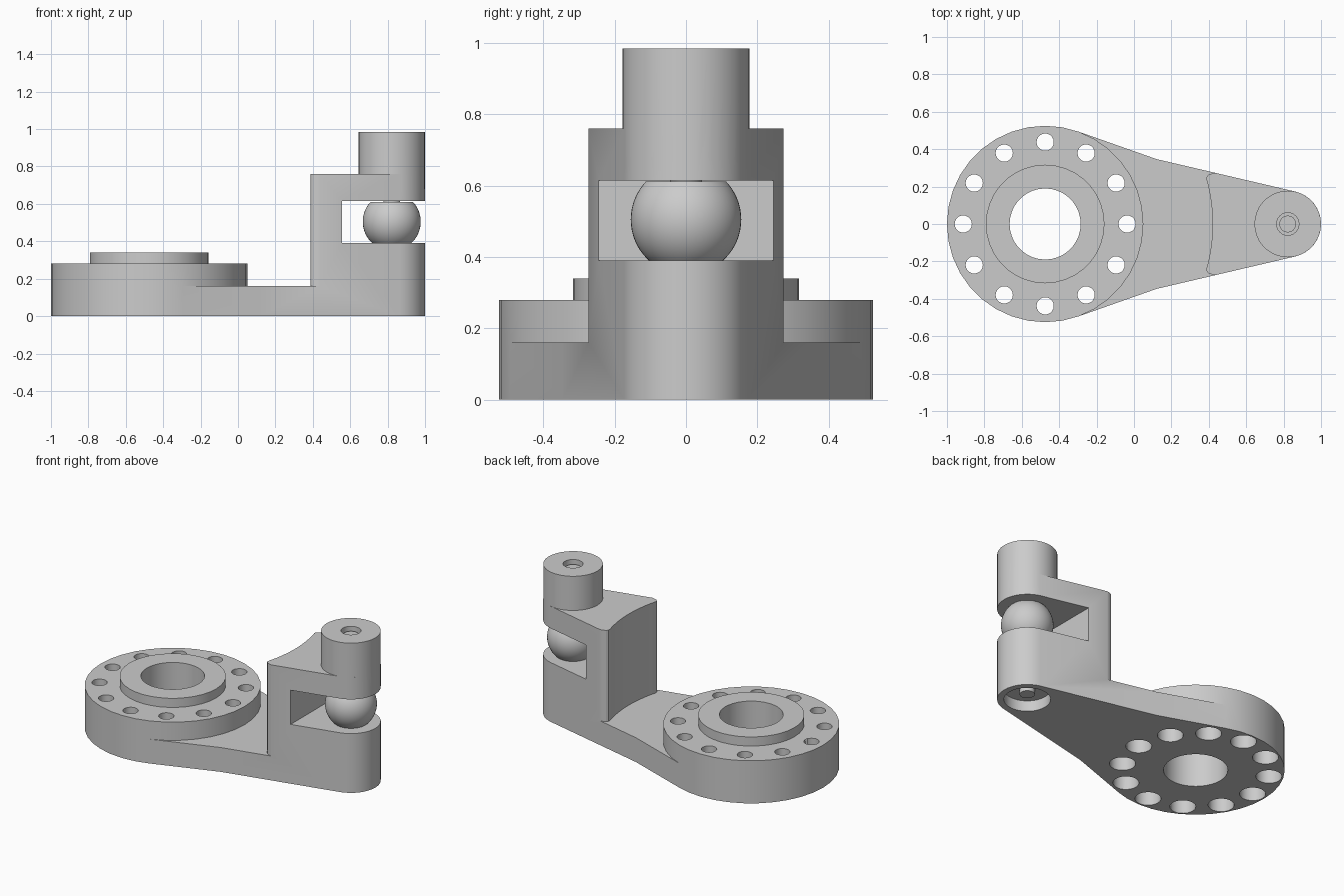
import bpy, bmesh
from math import sin, cos, radians, sqrt, pi

cube = bpy.data.objects.get("Cube")
if cube:
    bpy.data.objects.remove(cube, do_unlink=True)

GREY = (0.6, 0.6, 0.6, 1.0)
mat = bpy.data.materials.new("plain_grey")
mat.use_nodes = True
mat.diffuse_color = GREY
mat.node_tree.nodes["Principled BSDF"].inputs["Base Color"].default_value = GREY

HUB_X, PIN_X = -0.475, 0.822
HUB_R, END_R = 0.525, 0.178


def arc(cx, r, a0, a1, n):
    """Points on an arc centred on the x axis, angles in degrees."""
    return [(cx + r * cos(radians(a0 + (a1 - a0) * i / n)),
             r * sin(radians(a0 + (a1 - a0) * i / n))) for i in range(n + 1)]


def prism(name, pts, z0, z1):
    """Extrude a counter-clockwise plan outline from z0 to z1."""
    bm = bmesh.new()
    face = bm.faces.new([bm.verts.new((x, y, z0)) for x, y in pts])
    top = bmesh.ops.extrude_face_region(bm, geom=[face])
    for v in top["geom"]:
        if isinstance(v, bmesh.types.BMVert):
            v.co.z = z1
    bmesh.ops.recalc_face_normals(bm, faces=bm.faces)
    me = bpy.data.meshes.new(name)
    bm.to_mesh(me)
    bm.free()
    me.materials.append(mat)
    ob = bpy.data.objects.new(name, me)
    bpy.context.collection.objects.link(ob)
    return ob


def disc(name, cx, r, z0, z1, n=36, cy=0.0):
    pts = [(x, y + cy) for x, y in arc(cx, r, 0, 360, n)[:-1]]
    return prism(name, pts, z0, z1)


def activate(ob):
    bpy.ops.object.select_all(action='DESELECT')
    ob.select_set(True)
    bpy.context.view_layer.objects.active = ob


def combine(target, tool, operation):
    """Apply a boolean and remove the tool."""
    mod = target.modifiers.new("cut", 'BOOLEAN')
    mod.operation, mod.solver, mod.object = operation, 'EXACT', tool
    activate(target)
    bpy.ops.object.modifier_apply(modifier=mod.name)
    bpy.data.objects.remove(tool, do_unlink=True)


def smooth(ob):
    activate(ob)
    bpy.ops.object.shade_smooth_by_angle(angle=radians(30))


# Tapered arm, first raised to full tower height
side = [(0.12, 0.347), arc(HUB_X, HUB_R, 70, 70, 1)[0]]
outline = arc(PIN_X, END_R, -76.6, 76.6, 16) + side
outline += [(x, -y) for x, y in reversed(side)]
body = prism("lever_body", outline, 0, 0.76)

# Clear the space above the low arm, leaving a concave tower face
corner = [(0.389, 0.252), (0.398, 0.263), (0.42, 0.271), (0.44, 0.274),
          (0.44, 0.6), (-0.6, 0.6)]
clear = [(x, -y) for x, y in reversed(corner)]
clear += arc(HUB_X, 0.895, -15.5, 15.5, 16) + corner
combine(body, prism("clearance", clear, 0.16, 1), 'DIFFERENCE')

# Round head above the fork, and the slot that forms the fork
combine(body, disc("head", PIN_X, END_R, 0.68, 0.985), 'UNION')
slot = [(0.555, -0.5), (1.2, -0.5), (1.2, 0.5), (0.555, 0.5)]
combine(body, prism("slot", slot, 0.39, 0.615), 'DIFFERENCE')

# Flange with raised collar and bore
combine(body, disc("flange", HUB_X, HUB_R, 0, 0.28), 'UNION')
combine(body, disc("collar", HUB_X, 0.317, 0.2, 0.34), 'UNION')
combine(body, disc("bore", HUB_X, 0.19, -0.1, 0.5), 'DIFFERENCE')

# Ring of bolt holes, widened from below
for i in range(12):
    a = i * pi / 6
    x, y = HUB_X + 0.438 * cos(a), 0.438 * sin(a)
    combine(body, disc("hole", x, 0.046, -0.1, 0.5, 20, y), 'DIFFERENCE')
    combine(body, disc("counterbore", x, 0.077, -0.1, 0.16, 24, y), 'DIFFERENCE')

# Pin recesses at the top of the head and under the fork
combine(body, disc("top_recess", PIN_X, 0.06, 0.93, 1.1, 24), 'DIFFERENCE')
combine(body, disc("bottom_recess", PIN_X, 0.138, -0.1, 0.07, 32), 'DIFFERENCE')
smooth(body)

# Pin through the fork
pin = disc("pin", PIN_X, 0.045, 0.035, 0.96, 24)
smooth(pin)

# Ball with flat ends held in the fork
bm = bmesh.new()
bmesh.ops.create_uvsphere(bm, u_segments=48, v_segments=32, radius=0.155)
for level, sign in ((0.106, 1), (-0.118, -1)):
    cut = bmesh.ops.bisect_plane(bm, geom=bm.verts[:] + bm.edges[:] + bm.faces[:],
                                 plane_co=(0, 0, level), plane_no=(0, 0, sign),
                                 clear_outer=True)
    edges = [e for e in cut["geom_cut"] if isinstance(e, bmesh.types.BMEdge)]
    bmesh.ops.holes_fill(bm, edges=edges)
bmesh.ops.recalc_face_normals(bm, faces=bm.faces)
bmesh.ops.translate(bm, verts=bm.verts, vec=(PIN_X, 0, 0.505))
me = bpy.data.meshes.new("joint_ball")
bm.to_mesh(me)
bm.free()
me.materials.append(mat)
ball = bpy.data.objects.new("joint_ball", me)
bpy.context.collection.objects.link(ball)
smooth(ball)
